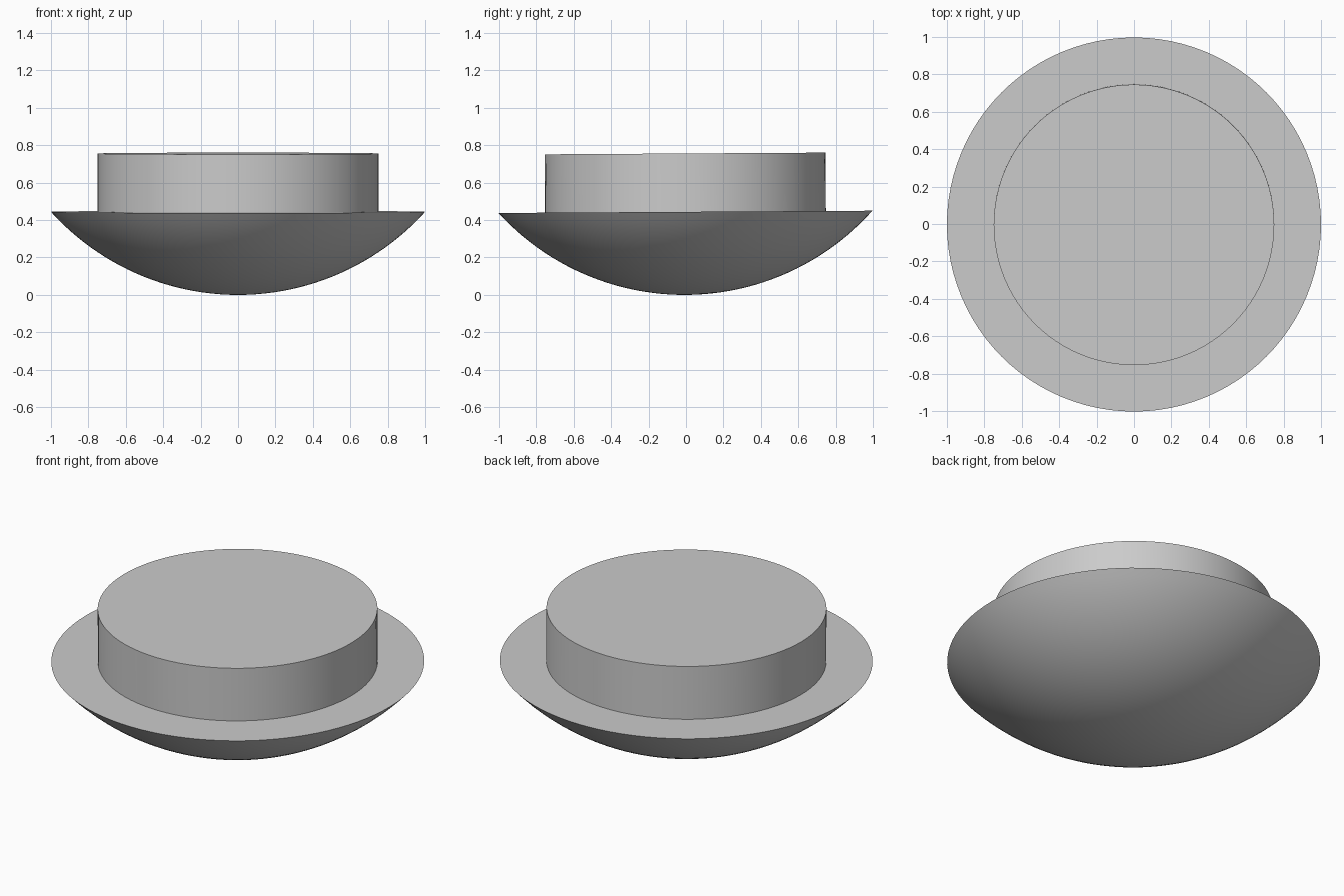
import bpy
import bmesh
import math
from mathutils import Matrix

cube = bpy.data.objects.get("Cube")
if cube:
    bpy.data.objects.remove(cube, do_unlink=True)

RIM_Z, TOP_Z = 0.444, 0.756
RIM_R, DRUM_R = 1.0, 0.75
SEGMENTS = 96
TILT = Matrix.Rotation(math.radians(0.35), 4, "X")

grey = bpy.data.materials.new("plain grey")
grey.use_nodes = True
colour = (0.6, 0.6, 0.6, 1)
grey.diffuse_color = colour
grey.node_tree.nodes["Principled BSDF"].inputs["Base Color"].default_value = colour


def lathe(name, profile):
    """Spin an (r, z) profile about the vertical axis."""
    bm = bmesh.new()
    verts = [bm.verts.new((r, 0, z)) for r, z in profile]
    edges = [bm.edges.new(pair) for pair in zip(verts, verts[1:])]
    bmesh.ops.spin(bm, geom=verts + edges, axis=(0, 0, 1), cent=(0, 0, 0),
                   angle=math.tau, steps=SEGMENTS, use_duplicate=False)
    bmesh.ops.remove_doubles(bm, verts=bm.verts, dist=0.0001)
    bmesh.ops.recalc_face_normals(bm, faces=bm.faces)
    bm.transform(TILT)
    mesh = bpy.data.meshes.new(name)
    bm.to_mesh(mesh)
    bm.free()
    mesh.materials.append(grey)
    obj = bpy.data.objects.new(name, mesh)
    bpy.context.collection.objects.link(obj)
    bpy.ops.object.select_all(action="DESELECT")
    obj.select_set(True)
    bpy.context.view_layer.objects.active = obj
    bpy.ops.object.shade_smooth_by_angle(angle=math.radians(30))
    return obj


# Shallow domed bowl: a spherical cap closed by a flat rim
radius = (RIM_R ** 2 + RIM_Z ** 2) / (2 * RIM_Z)
sweep = math.asin(RIM_R / radius)
STEPS = 24
arc = [(radius * math.sin(sweep * i / STEPS),
        radius * (1 - math.cos(sweep * i / STEPS))) for i in range(STEPS + 1)]
lathe("domed_base", arc + [(DRUM_R, RIM_Z)])

# Flat-topped drum standing on the rim
lathe("drum", [(DRUM_R, RIM_Z), (DRUM_R, TOP_Z), (0, TOP_Z)])
